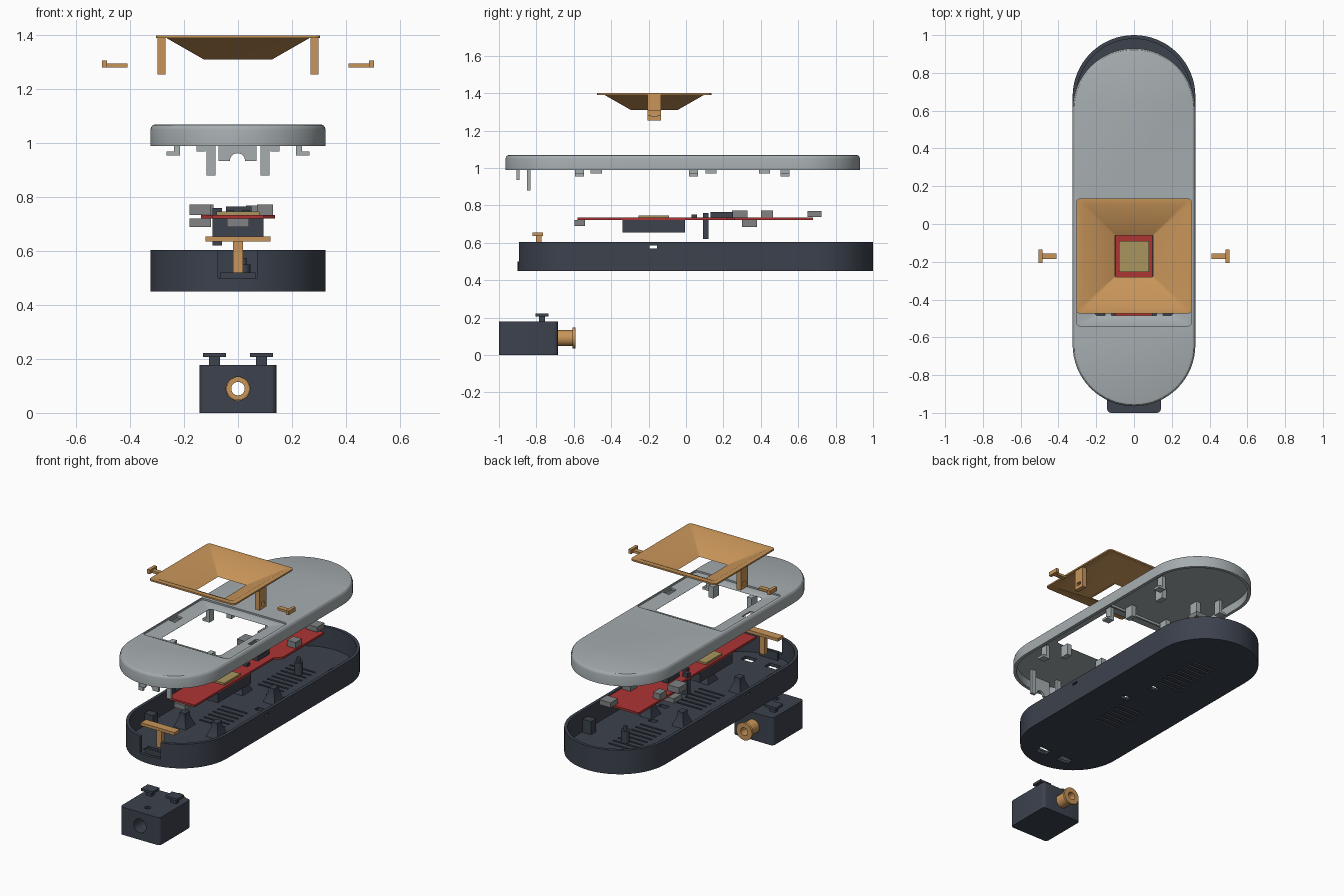
import bpy, bmesh, math
from mathutils import Vector

if "Cube" in bpy.data.objects:
    bpy.data.objects.remove(bpy.data.objects["Cube"])


def material(name, rgb):
    m = bpy.data.materials.new(name)
    m.diffuse_color = (*rgb, 1)
    m.use_nodes = True
    m.node_tree.nodes["Principled BSDF"].inputs["Base Color"].default_value = m.diffuse_color
    return m


GREY = material("light grey", (0.38, 0.42, 0.435))
DARK = material("charcoal", (0.045, 0.054, 0.075))
ORANGE = material("orange tan", (0.58, 0.30, 0.10))
RED = material("board red", (0.42, 0.034, 0.034))
KHAKI = material("khaki", (0.40, 0.30, 0.11))
METAL = material("mid grey", (0.22, 0.225, 0.23))


def loft(name, rings, mat, closed=False):
    """Skin a list of equal rings; caps the ends, or joins last to first."""
    bm = bmesh.new()
    vs = [[bm.verts.new(p) for p in r] for r in rings]
    n = len(vs[0])
    for a, b in zip(vs, vs[1:] + ([vs[0]] if closed else [])):
        for i in range(n):
            j = (i + 1) % n
            bm.faces.new((a[i], a[j], b[j], b[i]))
    if not closed:
        bm.faces.new(vs[0])
        bm.faces.new(vs[-1])
    bmesh.ops.recalc_face_normals(bm, faces=bm.faces)
    me = bpy.data.meshes.new(name)
    bm.to_mesh(me)
    bm.free()
    me.materials.append(mat)
    ob = bpy.data.objects.new(name, me)
    bpy.context.collection.objects.link(ob)
    return ob


def rrect(cx, cy, hx, hy, r, z, n=4):
    """Rounded rectangle ring in the xy plane."""
    pts = []
    for k, (sx, sy) in enumerate(((1, 1), (-1, 1), (-1, -1), (1, -1))):
        for i in range(n + 1):
            a = math.pi / 2 * (k + i / n)
            p = Vector((cx + sx * (hx - r) + r * math.cos(a),
                        cy + sy * (hy - r) + r * math.sin(a), z))
            if not pts or (p - pts[-1]).length > 1e-5:
                pts.append(p)
    if (pts[0] - pts[-1]).length < 1e-5:
        pts.pop()
    return pts


def box(name, x0, x1, y0, y1, z0, z1, mat, r=0.0):
    c = ((x0 + x1) / 2, (y0 + y1) / 2, (x1 - x0) / 2, (y1 - y0) / 2, r)
    return loft(name, [rrect(*c, z0), rrect(*c, z1)], mat)


def circle(x, c, r, t, axis, n=24):
    """Ring around the y or z axis: centre (x, c), position t along the axis."""
    out = []
    for i in range(n):
        a = math.tau * i / n
        u, v = x + r * math.cos(a), c + r * math.sin(a)
        out.append((u, t, v) if axis == 'y' else (u, v, t))
    return out


def cyl(name, x, c, r, t0, t1, mat, axis='z', n=24):
    return loft(name, [circle(x, c, r, t, axis, n) for t in (t0, t1)], mat)


def cut(ob, cutters):
    """Subtract the cutters and delete them."""
    for c in cutters:
        m = ob.modifiers.new("cut", 'BOOLEAN')
        m.operation, m.solver, m.object = 'DIFFERENCE', 'EXACT', c
    bpy.context.view_layer.update()
    dg = bpy.context.evaluated_depsgraph_get()
    me = bpy.data.meshes.new_from_object(ob.evaluated_get(dg))
    mat = ob.data.materials[0]
    ob.modifiers.clear()
    ob.data = me
    me.materials.clear()
    me.materials.append(mat)
    for p in me.polygons:
        p.material_index = 0
    for c in cutters:
        bpy.data.objects.remove(c)


def stadium(cy, hy, inset, z):
    return rrect(0, cy, 0.325 - inset, hy - inset, 0.325 - inset, z, 16)


# Bottom shell: open tray with vents, cable notch and pin slots
base = loft("bottom_shell", [stadium(0.05, 0.95, i, z) for i, z in
            ((0, 0.45), (0, 0.605), (0.02, 0.605), (0.02, 0.47))], DARK)
cuts = [box("c", -0.075, 0.07, -0.95, -0.84, 0.5, 0.65, DARK),
        box("c", -0.5, 0.5, -0.195, -0.155, 0.57, 0.585, DARK)]
for y0, count in ((-0.27, 6), (0.33, 8)):
    for i in range(count):
        y = y0 + i * 0.046
        cuts.append(box("c", -0.09, 0.09, y, y + 0.014, 0.4, 0.5, DARK))
cuts += [box("c", 0.09, 0.15, 0.04, 0.075, 0.4, 0.5, DARK),
         box("c", 0.03, 0.08, 0.24, 0.275, 0.4, 0.5, DARK)]
for s in (-1, 1):
    cuts.append(box("c", s * 0.085 - 0.04, s * 0.085 + 0.04, -0.79, -0.735, 0.4, 0.5, DARK))
cut(base, cuts)

# Posts, catches and board supports inside the bottom shell
cyl("board_post", 0.02, 0.59, 0.026, 0.47, 0.55, DARK)
cyl("board_post_pin", 0.02, 0.59, 0.012, 0.55, 0.575, DARK)
box("cable_cradle", -0.065, 0.065, -0.855, -0.84, 0.47, 0.52, DARK)
for s in (-1, 1):
    for y in (-0.5, 0.11, 0.6):
        x = s * 0.27
        box("shell_catch", x - 0.03, x + 0.03, y - 0.025, y + 0.025, 0.47, 0.555, DARK)
    for y in (-0.38, 0.2):
        loft("board_support", [rrect(s * 0.115, y, h, h * 1.2, 0, z) for h, z in
             ((0.042, 0.47), (0.02, 0.535), (0.02, 0.56))], DARK)

# Top cover: shallow shell with rounded rim and sunk window
LY, WY = -0.0175, -0.235
lid = loft("top_cover", [stadium(LY, 0.9475, i, z) for i, z in
           ((0.02, 1.045), (0.02, 0.99), (0, 0.99), (0, 1.05), (0.003, 1.06),
            (0.009, 1.067), (0.018, 1.07))], GREY)
cuts = [loft("c", [rrect(0, WY, hx, hy, 0.02, z) for hx, hy, z in
             ((0.21, 0.25, 1.03), (0.21, 0.25, 1.046), (0.285, 0.285, 1.06),
              (0.305, 0.305, 1.06), (0.305, 0.305, 1.09))], GREY)]
for s in (-1, 1):
    cuts.append(box("c", s * 0.28 - 0.02, s * 0.28 + 0.02, WY - 0.04, WY + 0.04, 1.03, 1.08, GREY))
cut(lid, cuts)

# Clips, blocks and ribs below the top cover
for s in (-1, 1):
    for y in (-0.57, 0.04, 0.53):
        a, b, c = sorted((s * 0.215, s * 0.238)), sorted((s * 0.215, s * 0.265)), 0.024
        box("cover_clip_stem", *a, y - c, y + c, 0.955, 1.045, GREY)
        box("cover_clip_foot", *b, y - c, y + c, 0.955, 0.97, GREY)
    for y in (-0.48, 0.133, 0.42):
        box("cover_block", s * 0.137 - 0.017, s * 0.137 + 0.017, y - 0.03, y + 0.03, 0.97, 1.045, GREY)
    box("cover_leg", s * 0.1 - 0.016, s * 0.1 + 0.016, -0.85, -0.832, 0.88, 1.045, GREY)
box("cover_rib", -0.3, 0.3, 0.08, 0.092, 1.03, 1.046, GREY)
arch = box("cable_arch", -0.072, 0.068, -0.907, -0.89, 0.935, 1.046, GREY)
cut(arch, [cyl("c", -0.002, 0.935, 0.028, -1, -0.8, GREY, 'y')])

# Funnel with flat rim and two legs
FY = -0.17
loft("funnel", [rrect(0, FY, hx, hy, r, z) for hx, hy, r, z in
     ((0.125, 0.125, 0.006, 1.31), (0.265, 0.265, 0.015, 1.39), (0.305, 0.305, 0.02, 1.39),
      (0.305, 0.305, 0.02, 1.40), (0.272, 0.272, 0.015, 1.40), (0.1, 0.11, 0.004, 1.31))],
     ORANGE, closed=True)
for s in (-1, 1):
    leg = box("funnel_leg", *sorted((s * 0.268, s * 0.298)), FY - 0.037, FY + 0.037, 1.255, 1.392, ORANGE)
    cut(leg, [box("c", s * 0.28 - 0.1, s * 0.28 + 0.1, FY - 0.017, FY + 0.017, 1.278, 1.298, ORANGE)])
    # Locking pins beside the funnel
    box("lock_pin_shaft", *sorted((s * 0.41, s * 0.49)), FY - 0.015, FY + 0.015, 1.28, 1.295, ORANGE)
    box("lock_pin_head", *sorted((s * 0.485, s * 0.505)), FY - 0.036, FY + 0.036, 1.28, 1.306, ORANGE)

# Circuit board, wider at the back
outline = ((-0.097, -0.58), (0.097, -0.58), (0.097, 0.22), (0.138, 0.26),
           (0.138, 0.68), (-0.138, 0.68), (-0.138, 0.26), (-0.097, 0.22))
loft("circuit_board", [[(x, y, z) for x, y in outline] for z in (0.721, 0.734)], RED)
box("sensor_panel", -0.08, 0.08, -0.255, -0.09, 0.734, 0.746, KHAKI)
box("battery_block", -0.095, 0.095, -0.34, -0.005, 0.655, 0.721, DARK)
box("pin_header", -0.095, -0.06, 0.09, 0.12, 0.62, 0.76, DARK)
box("chip", -0.045, 0.05, 0.13, 0.25, 0.734, 0.765, DARK)
for x in (-0.03, 0.03):
    box("small_chip", x - 0.015, x + 0.015, 0.03, 0.06, 0.734, 0.752, DARK)

# Connectors on the board
for x0, x1, y0, y1, z0, z1 in ((-0.05, 0.04, 0.3, 0.38, 0.685, 0.721),
                               (-0.04, 0.04, -0.595, -0.54, 0.69, 0.721),
                               (-0.18, -0.1, 0.3, 0.38, 0.69, 0.721),
                               (-0.18, -0.1, 0.245, 0.33, 0.734, 0.772),
                               (0.07, 0.13, 0.4, 0.465, 0.734, 0.772),
                               (-0.14, -0.09, 0.4, 0.465, 0.734, 0.772),
                               (0.03, 0.11, 0.65, 0.725, 0.738, 0.77)):
    box("connector", x0, x1, y0, y1, z0, z1, METAL)

# Cross bar with stem at the front
box("cross_bar", -0.12, 0.12, -0.82, -0.765, 0.636, 0.655, ORANGE)
box("cross_bar_stem", -0.018, 0.018, -0.803, -0.773, 0.52, 0.637, ORANGE)

# Cable clamp box with through bore and two hooks
clamp = box("clamp_box", -0.142, 0.142, -1.0, -0.685, 0, 0.178, DARK, r=0.02)
cut(clamp, [cyl("c", 0, 0.09, 0.044, -1.2, -0.5, DARK, 'y', 32),
            cyl("c", 0, -0.92, 0.02, 0.16, 0.3, DARK, 'z', 6)])
for s in (-1, 1):
    x = s * 0.087
    box("hook_stem", x - 0.02, x + 0.02, -0.785, -0.755, 0.17, 0.21, DARK)
    box("hook_cap", x - 0.042, x + 0.042, -0.805, -0.735, 0.207, 0.223, DARK)

# Flanged bushing behind the clamp
loft("bushing", [circle(0, 0.09, r, y, 'y', 32) for r, y in
     ((0.025, -0.72), (0.043, -0.72), (0.043, -0.607), (0.056, -0.607),
      (0.056, -0.592), (0.025, -0.592))], ORANGE, closed=True)

# Smooth round surfaces, keep edges sharp
for ob in bpy.context.scene.objects:
    ob.select_set(True)
    bpy.context.view_layer.objects.active = ob
bpy.ops.object.shade_smooth_by_angle(angle=math.radians(30))
